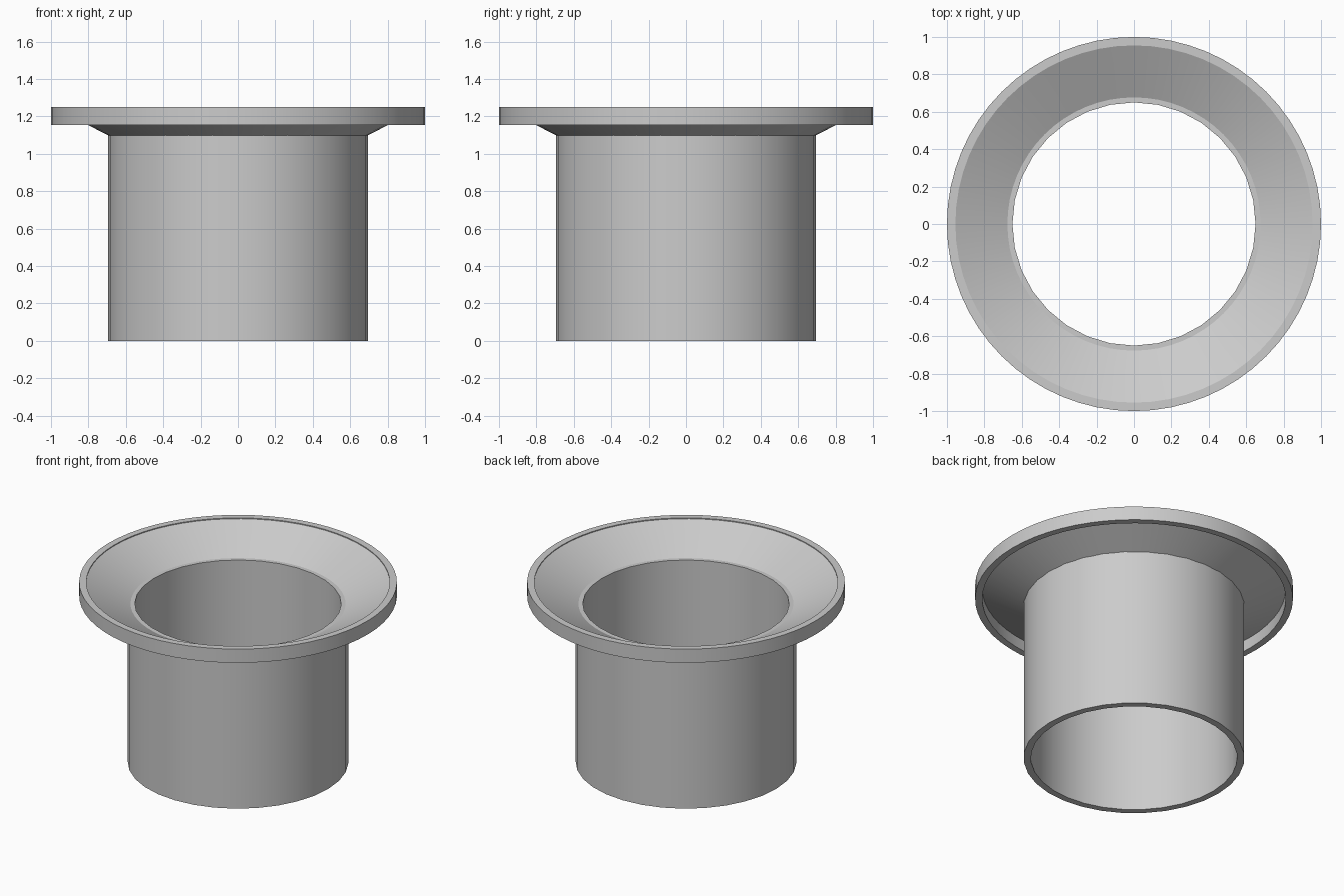
import bpy, bmesh, math

if "Cube" in bpy.data.objects:
    bpy.data.objects.remove(bpy.data.objects["Cube"])


def lathe(name, profile, sides):
    """Revolve a closed (radius, z) cross-section around the z axis."""
    bm = bmesh.new()
    rings = []
    for i in range(sides):
        a = 2 * math.pi * i / sides
        rings.append([bm.verts.new((r * math.cos(a), r * math.sin(a), z))
                      for r, z in profile])
    n = len(profile)
    for i in range(sides):
        p, q = rings[i], rings[(i + 1) % sides]
        for j in range(n):
            k = (j + 1) % n
            bm.faces.new((p[j], q[j], q[k], p[k]))
    bmesh.ops.recalc_face_normals(bm, faces=bm.faces)
    mesh = bpy.data.meshes.new(name)
    bm.to_mesh(mesh)
    bm.free()
    obj = bpy.data.objects.new(name, mesh)
    bpy.context.collection.objects.link(obj)
    bpy.ops.object.select_all(action='DESELECT')
    obj.select_set(True)
    bpy.context.view_layer.objects.active = obj
    bpy.ops.object.shade_smooth_by_angle(angle=math.radians(30))
    return obj


# Open pipe
lathe("tube", [(0.65, 0), (0.695, 0), (0.695, 1.1), (0.65, 1.1)], 32)

# Thin sloping funnel between pipe and rim
lathe("funnel", [(0.692, 1.098), (0.957, 1.233), (0.957, 1.245), (0.677, 1.1)], 64)

# Flat-sided outer rim
lathe("rim", [(0.955, 1.155), (1.0, 1.155), (1.0, 1.25), (0.955, 1.25)], 64)
